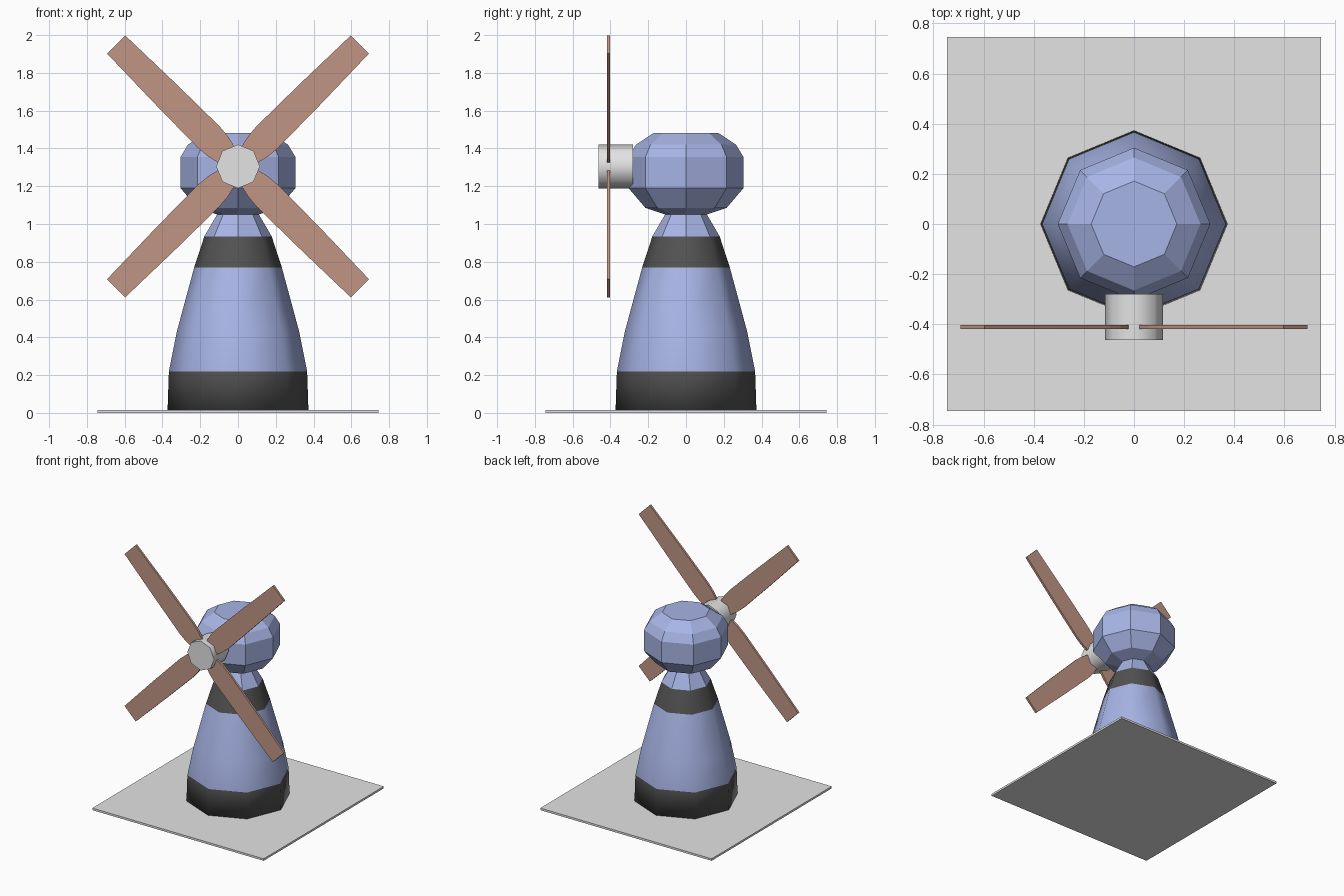
import bpy, bmesh, math
from mathutils import Matrix

if "Cube" in bpy.data.objects:
    bpy.data.objects.remove(bpy.data.objects["Cube"])


def material(name, r, g, b):
    m = bpy.data.materials.new(name)
    m.diffuse_color = (r, g, b, 1)
    m.use_nodes = True
    m.node_tree.nodes["Principled BSDF"].inputs["Base Color"].default_value = m.diffuse_color
    return m


BLUE = material("soft blue", 0.39, 0.46, 0.79)
DARK = material("dark grey", 0.085, 0.085, 0.085)
GREY = material("light grey", 0.77, 0.77, 0.77)
BROWN = material("dusty brown", 0.53, 0.30, 0.23)


def finish(name, bm, *mats):
    bmesh.ops.recalc_face_normals(bm, faces=bm.faces)
    mesh = bpy.data.meshes.new(name)
    bm.to_mesh(mesh)
    bm.free()
    for m in mats:
        mesh.materials.append(m)
    obj = bpy.data.objects.new(name, mesh)
    bpy.context.collection.objects.link(obj)
    return obj


def lathe(profile, sides=8):
    """Closed turned solid from (radius, z) pairs, first corner on +x."""
    bm = bmesh.new()
    rings = []
    for r, z in profile:
        rings.append([bm.verts.new((r * math.cos(2 * math.pi * i / sides),
                                    r * math.sin(2 * math.pi * i / sides), z))
                      for i in range(sides)])
    for a, b in zip(rings, rings[1:]):
        for i in range(sides):
            j = (i + 1) % sides
            bm.faces.new((a[i], a[j], b[j], b[i]))
    bm.faces.new(rings[0][::-1])
    bm.faces.new(rings[-1])
    return bm


# Ground plate
bm = bmesh.new()
bmesh.ops.create_cube(bm, size=1, matrix=Matrix.Translation((0, 0, 0.008))
                      @ Matrix.Diagonal((1.49, 1.49, 0.016, 1)))
finish("base_plate", bm, GREY)

# Tower with two dark bands; sides smooth below the flat neck
bm = lathe([(0.373, 0.012), (0.366, 0.22), (0.324, 0.43), (0.232, 0.77),
            (0.178, 0.935), (0.105, 1.06)])
for f in bm.faces:
    z = f.calc_center_median().z
    f.material_index = 1 if z < 0.22 or 0.77 < z < 0.935 else 0
    f.smooth = abs(f.normal.z) < 0.9 and z < 0.935
finish("tower", bm, BLUE, DARK)

# Faceted head
finish("head", lathe([(0.11, 1.05), (0.215, 1.085), (0.304, 1.19),
                      (0.304, 1.355), (0.265, 1.42), (0.171, 1.482)]), BLUE)

# Hub, pointing to the front
bm = lathe([(0.116, 0.28), (0.116, 0.463)])
for f in bm.faces:
    f.smooth = len(f.verts) == 4
for e in bm.edges:
    if any(len(f.verts) > 4 for f in e.link_faces):
        e.smooth = False
bm.transform(Matrix.Translation((0, 0, 1.305)) @ Matrix.Rotation(math.pi / 2, 4, 'X'))
finish("hub", bm, GREY)

# Four sails: outline of (distance from hub, half width)
OUTLINE = [(0.03, 0.025), (0.094, 0.062), (0.15, 0.075), (0.22, 0.081),
           (0.55, 0.077), (0.912, 0.068)]
for k in range(4):
    bm = bmesh.new()
    pts = OUTLINE + [(u, -v) for u, v in reversed(OUTLINE)]
    face = bm.faces.new([bm.verts.new((u, -0.419, v)) for u, v in pts])
    ext = bmesh.ops.extrude_face_region(bm, geom=[face])
    bmesh.ops.translate(bm, vec=(0, 0.017, 0),
                        verts=[g for g in ext["geom"] if isinstance(g, bmesh.types.BMVert)])
    bm.transform(Matrix.Translation((0, 0, 1.305))
                 @ Matrix.Rotation(math.radians(45 + 90 * k), 4, 'Y'))
    finish(f"sail_{k + 1}", bm, BROWN)
